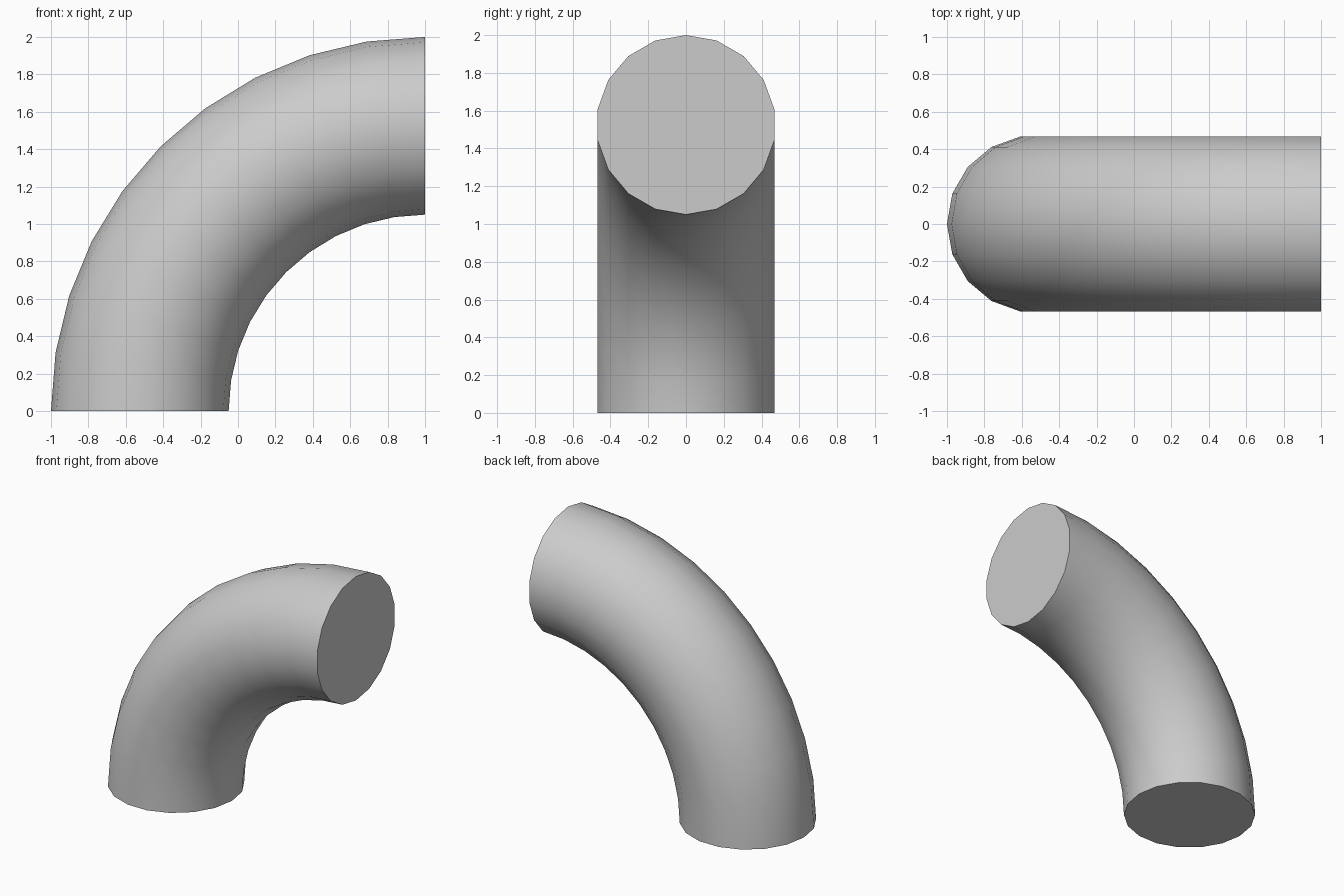
import bpy, bmesh
from math import sin, cos, pi

if "Cube" in bpy.data.objects:
    bpy.data.objects.remove(bpy.data.objects["Cube"])

SIDES, STEPS = 18, 10          # sides of the tube, segments along the bend
BEND, TUBE = 1.525, 0.475      # bend radius and tube radius

bm = bmesh.new()

# Rings swept through a quarter turn about the point x = 1, z = 0
rings = []
for i in range(STEPS + 1):
    a = pi / 2 * i / STEPS
    ring = []
    for j in range(SIDES):
        t = 2 * pi * j / SIDES
        r = BEND + TUBE * cos(t)
        ring.append(bm.verts.new((1 - r * cos(a), TUBE * sin(t), r * sin(a))))
    rings.append(ring)

# Tube wall
for lower, upper in zip(rings, rings[1:]):
    for j in range(SIDES):
        k = (j + 1) % SIDES
        bm.faces.new((lower[j], lower[k], upper[k], upper[j]))

# Flat end caps
bm.faces.new(rings[0])
bm.faces.new(rings[-1])
bmesh.ops.recalc_face_normals(bm, faces=bm.faces)

mesh = bpy.data.meshes.new("pipe_elbow")
bm.to_mesh(mesh)
bm.free()
elbow = bpy.data.objects.new("pipe_elbow", mesh)
bpy.context.collection.objects.link(elbow)

# Smooth wall, sharp cap edges
bpy.context.view_layer.objects.active = elbow
elbow.select_set(True)
bpy.ops.object.shade_smooth_by_angle()
